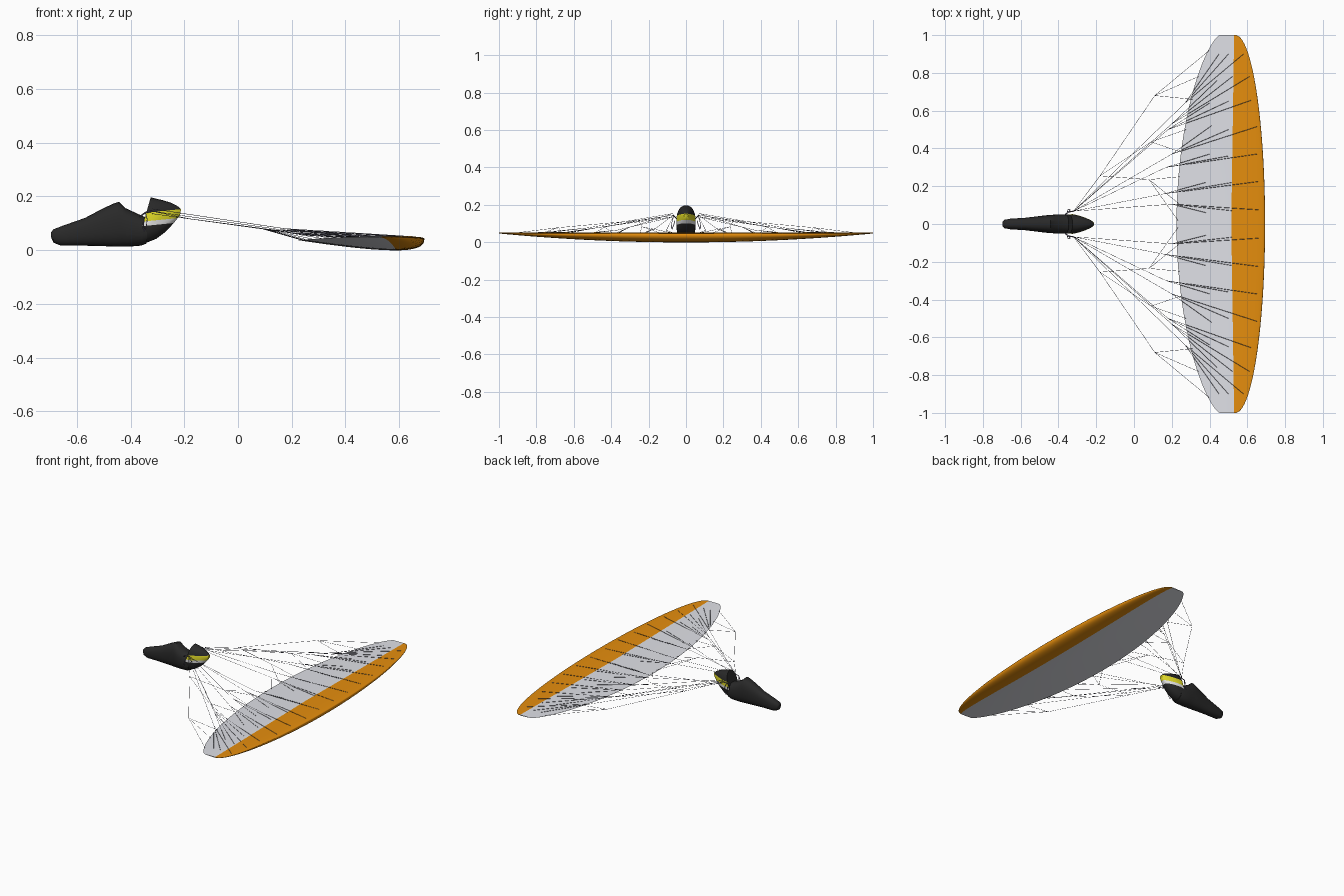
import bpy, bmesh, math
from mathutils import Vector

if "Cube" in bpy.data.objects:
    bpy.data.objects.remove(bpy.data.objects["Cube"])


def material(name, rgb):
    m = bpy.data.materials.new(name)
    m.diffuse_color = (*rgb, 1)
    m.use_nodes = True
    m.node_tree.nodes["Principled BSDF"].inputs["Base Color"].default_value = m.diffuse_color
    return m


GREY = material("canopy grey", (0.78, 0.79, 0.84))
ORANGE = material("orange", (0.79, 0.27, 0.004))
BLACK = material("black fabric", (0.022, 0.022, 0.022))
YELLOW = material("yellow", (0.75, 0.7, 0.02))
WHITE = material("white", (0.8, 0.8, 0.8))
LINE = material("line grey", (0.13, 0.13, 0.17))
PURPLE = material("strap violet grey", (0.16, 0.14, 0.22))


def finish(bm, name, mats, smooth=None):
    bmesh.ops.recalc_face_normals(bm, faces=bm.faces)
    me = bpy.data.meshes.new(name)
    bm.to_mesh(me)
    bm.free()
    ob = bpy.data.objects.new(name, me)
    bpy.context.collection.objects.link(ob)
    for m in mats:
        me.materials.append(m)
    if smooth:
        bpy.ops.object.select_all(action='DESELECT')
        ob.select_set(True)
        bpy.context.view_layer.objects.active = ob
        bpy.ops.object.shade_smooth_by_angle(angle=math.radians(smooth))
    return ob


def loft(bm, rings):
    vs = [[bm.verts.new(p) for p in r] for r in rings]
    n = len(vs[0])
    for a, b in zip(vs, vs[1:]):
        for i in range(n):
            bm.faces.new((a[i], a[(i + 1) % n], b[(i + 1) % n], b[i]))
    bm.faces.new(vs[0])
    bm.faces.new(vs[-1])


# canopy: upside-down wing, flat side up, bowed along the span
def round_off(y):
    return max(0.0, 1 - y * y)


def lead(y):
    return 0.537 + 0.157 * round_off(y) ** 0.5


def trail(y):
    return 0.455 - 0.23 * round_off(y) ** 0.7


def split(y, upper):
    if upper:
        return 0.515 + 0.015 * abs(y)
    return 0.53 + 0.06 * round_off(y) ** 0.5


def wing_z(x, y, upper):
    u = min(1, max(0, (lead(y) - x) / (lead(y) - trail(y)))) ** 0.8
    t = 10 * (0.2969 * u ** 0.5 - 0.126 * u - 0.3516 * u ** 2 + 0.2843 * u ** 3 - 0.1015 * u ** 4)
    t *= 0.048 * round_off(y) + 0.004
    return 0.042 + 0.008 * y * y - 0.004 * u * round_off(y) + (0.2 * t if upper else -0.8 * t)


bm = bmesh.new()
rings = []
FRONT, REAR = 9, 8


def chord_row(y, upper):
    a, b, c = lead(y), split(y, upper), trail(y)
    xs = [a + (b - a) * (i / FRONT) ** 2 for i in range(FRONT + 1)]
    xs += [b + (c - b) * i / REAR for i in range(1, REAR + 1)]
    return [(x, y, wing_z(x, y, upper)) for x in xs]


for k in range(61):
    y = math.sin(math.pi * (k / 60 - 0.5))
    rings.append(chord_row(y, True) + chord_row(y, False)[:0:-1])
loft(bm, rings)
# each span strip runs over the top, then back along the bottom
per_ring = 2 * (FRONT + REAR) + 1
for i, f in enumerate(bm.faces):
    j = i % per_ring
    front = j < FRONT or j >= per_ring - FRONT
    f.material_index = 1 if front and len(f.verts) == 4 else 0
finish(bm, "canopy", [GREY, ORANGE], 50)


# harness pod: sections run from a bottom point to a top point
def section(bx, bz, tx, tz, w, n=24, e=2.4):
    ring = []
    for i in range(n):
        a = 2 * math.pi * i / n
        c, s = math.cos(a), math.sin(a)
        c = math.copysign(abs(c) ** (2 / e), c)
        t = (1 + math.copysign(abs(s) ** (2 / e), s)) / 2
        ring.append((bx + (tx - bx) * t, w * c, bz + (tz - bz) * t))
    return ring


pod = [(-.697, .05, -.697, .065, .012), (-.687, .028, -.687, .078, .022),
       (-.66, .017, -.65, .092, .028), (-.58, .017, -.57, .12, .033),
       (-.5, .015, -.5, .157, .042), (-.455, .013, -.46, .175, .047),
       (-.44, .013, -.443, .18, .048), (-.41, .013, -.42, .157, .05),
       (-.36, .017, -.355, .127, .05), (-.34, .025, -.335, .12, .047)]
bm = bmesh.new()
loft(bm, [section(*s) for s in pod])
finish(bm, "leg_pod", [BLACK], 40)

# back shell with slightly slanted yellow and white bands
back = [(-.375, .022, -.325, .197, .05), (-.345, .026, -.305, .192, .052),
        (-.305, .042, -.28, .186, .045), (-.27, .068, -.25, .177, .034),
        (-.24, .1, -.226, .165, .022), (-.216, .13, -.212, .152, .01)]
BANDS = [0.089, 0.106, 0.138]   # heights at x = -0.36
SLOPE = 0.1

bm = bmesh.new()
loft(bm, [section(*s) for s in back])
for h in BANDS:
    bmesh.ops.bisect_plane(bm, geom=bm.verts[:] + bm.edges[:] + bm.faces[:],
                           plane_co=(-0.36, 0, h), plane_no=(-SLOPE, 0, 1))
for f in bm.faces:
    c = f.calc_center_median()
    h = c.z - SLOPE * (c.x + 0.36)
    f.normal_update()
    if abs(f.normal.y) < 0.05 and c.x < -0.33:
        continue                # front wall stays black
    if BANDS[0] < h < BANDS[2]:
        f.material_index = 2 if h < BANDS[1] else 1
finish(bm, "back_shell", [BLACK, YELLOW, WHITE], 40)


def tube(bm, a, b, r, n=4):
    a, b = Vector(a), Vector(b)
    d = (b - a).normalized()
    s = d.cross(Vector((0, 0, 1)))
    s = s.normalized() if s.length > 1e-4 else Vector((1, 0, 0))
    t = d.cross(s)
    off = [(s * math.cos(2 * math.pi * i / n) + t * math.sin(2 * math.pi * i / n)) * r for i in range(n)]
    loft(bm, [[a + o for o in off], [b + o for o in off]])


# suspension lines: riser -> fork -> attachment points on the wing (x, y)
RISER = Vector((-0.32, 0.068, 0.145))
FORKS = [((.20, .105), [(.66, .075), (.52, .07), (.38, .06)]),
         ((.16, .16), [(.66, .225), (.52, .22), (.38, .22)]),
         ((.17, .30), [(.65, .37), (.50, .36), (.40, .37)]),
         ((.20, .37), [(.65, .515), (.50, .50), (.41, .52)]),
         ((.18, .50), [(.62, .655), (.50, .65), (.40, .64)]),
         ((.20, .53), [(.61, .78), (.52, .78), (.44, .76)]),
         ((.27, .64), [(.58, .90), (.50, .90), (.45, .90)])]
# brake lines fan out from one knot to the trailing edge
KNOT = (-.18, .255)
BRAKES = [((.08, .235), [(.235, .11), (.24, .25), (.232, .02)]),
          ((.09, .435), [(.25, .38), (.275, .50)]),
          ((.11, .68), [(.31, .66), (.34, .78), (.40, .92)])]


def line_point(x, y, dz=0.0):
    f = min(1, max(0, (x + 0.32) / 0.62))
    return Vector((x, y, 0.145 + (0.056 - 0.145) * f + dz))


def wing_point(p):
    return Vector((*p, wing_z(*p, True) + 0.0004))


def flip(v, s):
    return Vector((v.x, v.y * s, v.z))


R = 0.0009
for s, side in ((1, "left"), (-1, "right")):
    bm = bmesh.new()
    for i, (fork, ends) in enumerate(FORKS):
        spread = 0.006 * (i % 3 - 1)
        p = line_point(*fork, spread)
        start = RISER + Vector((0, 0, 1.5 * spread))
        tube(bm, flip(start, s), flip(p, s), R)
        for e in ends:
            tube(bm, flip(p, s), flip(wing_point(e), s), R)
    finish(bm, side + "_suspension_lines", [LINE])

    bm = bmesh.new()
    knot = line_point(*KNOT, -0.008)
    tube(bm, flip(RISER, s), flip(knot, s), R)
    for fork, ends in BRAKES:
        p = line_point(*fork, -0.005)
        tube(bm, flip(knot, s), flip(p, s), R)
        for e in ends:
            tube(bm, flip(p, s), flip(wing_point(e), s), R)
    finish(bm, side + "_brake_lines", [LINE])

    # riser webbing and hanging handle beside the seat
    bm = bmesh.new()
    path = [(-.365, .05, .125), (-.345, .064, .14), (-.32, .068, .145)]
    for a, b in zip(path, path[1:]):
        tube(bm, flip(Vector(a), s), flip(Vector(b), s), 0.003)
    loop = [(-.345, .066, .138), (-.338, .074, .115), (-.342, .078, .085),
            (-.35, .075, .07), (-.352, .066, .09), (-.35, .06, .115)]
    for a, b in zip(loop, loop[1:]):
        tube(bm, flip(Vector(a), s), flip(Vector(b), s), 0.002)
    finish(bm, side + "_riser", [PURPLE])
